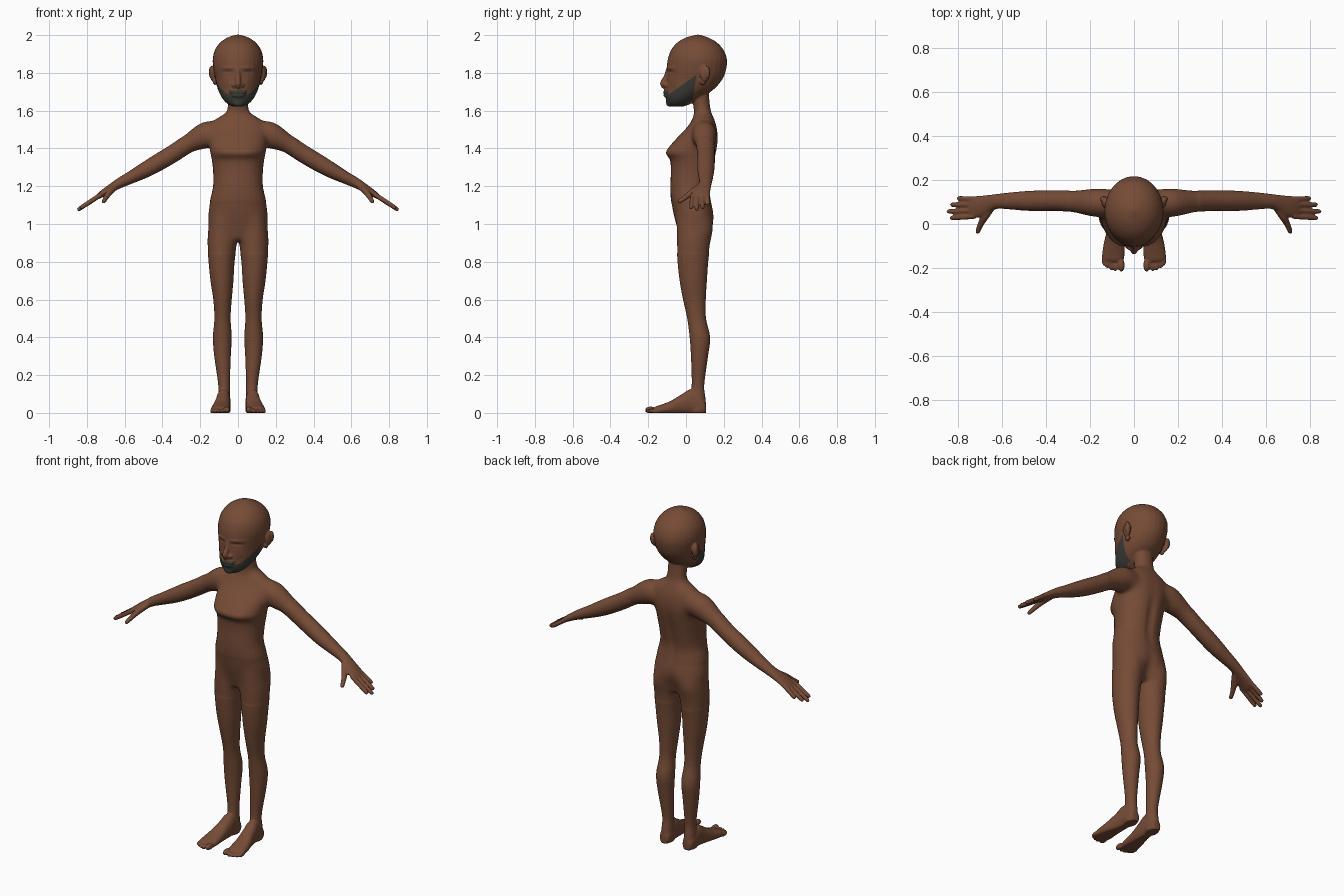
import bpy, bmesh, math
from mathutils import Vector

bm = bmesh.new()


def spline(rows, k=4):
    """Catmull-Rom resampling of a list of parameter tuples."""
    out = []
    for i in range(len(rows) - 1):
        a, b, c, d = (rows[max(0, min(len(rows) - 1, i + j))] for j in (-1, 0, 1, 2))
        for s in range(k):
            t = s / k
            out.append([q + .5 * t * (r - p + t * (2*p - 5*q + 4*r - u + t * (3*(q - r) + u - p)))
                        for p, q, r, u in zip(a, b, c, d)])
    return out + [list(rows[-1])]


def loft(rings, n=28, e=1.0):
    """Closed skin over rings of (centre, half axis U, half axis V)."""
    loops = []
    for c, u, v in rings:
        loop = []
        for i in range(n):
            a = 2 * math.pi * i / n
            co, si = math.cos(a), math.sin(a)
            loop.append(bm.verts.new(c + u * math.copysign(abs(co) ** e, co)
                                     + v * math.copysign(abs(si) ** e, si)))
        loops.append(loop)
    for a, b in zip(loops, loops[1:]):
        for i in range(n):
            bm.faces.new((a[i], a[(i + 1) % n], b[(i + 1) % n], b[i]))
    bm.faces.new(loops[0])
    bm.faces.new(loops[-1])


def stack(rows, s=1, e=1.0):
    """Horizontal slices: z, centre x, half width, front y, back y."""
    loft([(Vector((s * cx, (f + b) / 2, z)), Vector((max(rx, .002), 0, 0)), Vector((0, (b - f) / 2, 0)))
          for z, cx, rx, f, b in spline(rows)], e=e)


def tube(rows, s=1):
    """Limb along a path: x, y, z, half width, half thickness."""
    rows = spline(rows)
    pts = [Vector((s * r[0], r[1], r[2])) for r in rows]
    rings = []
    for i, r in enumerate(rows):
        t = (pts[min(i + 1, len(pts) - 1)] - pts[max(i - 1, 0)]).normalized()
        u = (Vector((0, 1, 0)) - t * t.y).normalized()
        rings.append((pts[i], u * r[3], t.cross(u) * r[4]))
    loft(rings, 20)


def ball(c, r):
    new = bmesh.ops.create_uvsphere(bm, u_segments=20, v_segments=12, radius=1)['verts']
    for v in new:
        v.co = Vector([c[i] + v.co[i] * r[i] for i in range(3)])


# torso and neck
stack([(.915, 0, .11, -.03, .115), (1.0, 0, .153, -.053, .148), (1.05, 0, .159, -.066, .15),
       (1.13, 0, .147, -.08, .133), (1.2, 0, .132, -.083, .127), (1.28, 0, .132, -.08, .141),
       (1.34, 0, .139, -.085, .154), (1.38, 0, .147, -.106, .163), (1.44, 0, .156, -.063, .172),
       (1.5, 0, .152, -.005, .167), (1.54, 0, .14, .025, .156), (1.568, 0, .1, .038, .145),
       (1.59, 0, .066, .043, .135), (1.62, 0, .054, .04, .128), (1.68, 0, .053, .03, .122),
       (1.76, 0, .05, .03, .12)], e=.92)
# head
stack([(1.621, 0, .022, -.082, -.02), (1.63, 0, .046, -.094, .01), (1.65, 0, .071, -.104, .05),
       (1.68, 0, .092, -.109, .10), (1.72, 0, .109, -.107, .155), (1.77, 0, .121, -.102, .195),
       (1.82, 0, .13, -.102, .213), (1.87, 0, .134, -.097, .217), (1.92, 0, .123, -.08, .2),
       (1.96, 0, .095, -.047, .165), (1.985, 0, .06, -.005, .122), (1.997, 0, .028, .035, .09),
       (2.002, 0, .008, .055, .07)])
# nose, lips and chin
tube([(0, -.092, 1.815, .016, .01), (0, -.104, 1.775, .016, .014), (0, -.12, 1.745, .018, .015),
      (0, -.114, 1.722, .012, .01)])
ball((0, -.12, 1.742), (.017, .018, .014))
ball((0, -.1, 1.712), (.022, .016, .02))
ball((0, -.104, 1.698), (.042, .017, .0095))
ball((0, -.103, 1.68), (.036, .017, .0095))
ball((0, -.088, 1.642), (.03, .018, .02))

for s in (1, -1):
    ball((s * .02, -.106, 1.735), (.014, .014, .012))
    # ear
    ball((s * .134, .1, 1.797), (.014, .028, .042))
    ball((s * .142, .113, 1.803), (.013, .014, .034))
    ball((s * .122, .09, 1.755), (.012, .016, .02))
    # leg
    stack([(1.08, .08, .065, -.05, .125), (1.02, .08, .074, -.053, .14), (.97, .083, .076, -.051, .145),
           (.9, .084, .079, -.05, .13), (.8, .087, .069, -.045, .118), (.7, .085, .061, -.034, .111),
           (.6, .082, .049, -.016, .105), (.5, .082, .043, .006, .106), (.4, .083, .05, .019, .128),
           (.3, .082, .044, .026, .117), (.15, .074, .031, .03, .097), (.08, .074, .033, .02, .103),
           (.02, .075, .036, .02, .108), (0, .075, .032, .02, .103)], s)
    # foot
    foot = spline([(.106, .075, .02, .05), (.09, .075, .032, .075), (.03, .077, .037, .125),
                   (-.02, .081, .04, .1), (-.08, .089, .047, .064), (-.13, .093, .051, .044),
                   (-.16, .094, .048, .034), (-.172, .093, .04, .026)])
    loft([(Vector((s * x, y, h / 2 - .004)), Vector((r, 0, 0)), Vector((0, 0, h / 2 + .004)))
          for y, x, r, h in foot], e=.9)
    # toes
    for x, y, r in ((.058, -.187, .016), (.084, -.187, .0105), (.104, -.182, .0105),
                    (.122, -.173, .0105), (.137, -.16, .0105)):
        ball((s * x, y, r), (r, .031, r + .002))
    # arm and palm
    tube([(.08, .1, 1.47, .055, .06), (.15, .097, 1.477, .066, .07), (.2, .098, 1.457, .063, .066),
          (.26, .102, 1.427, .053, .05), (.34, .106, 1.375, .047, .047), (.42, .106, 1.327, .047, .046),
          (.49, .105, 1.287, .045, .042), (.56, .105, 1.25, .039, .034), (.62, .103, 1.22, .034, .028),
          (.655, .096, 1.2, .037, .024), (.7, .082, 1.173, .048, .019), (.735, .075, 1.149, .05, .015),
          (.75, .074, 1.139, .046, .011)], s)
    # fingers
    for y0, y1, x1, z1 in ((.034, .027, .836, 1.083), (.061, .057, .85, 1.073),
                           (.088, .088, .834, 1.084), (.113, .117, .803, 1.102)):
        p, q = Vector((.725, y0, 1.156)), Vector((x1, y1, z1))
        tube([(*p.lerp(q, t), r, r * 1.1) for t, r in ((0, .0115), (.5, .0115), (.92, .0105), (1, .006))], s)
    # thumb
    tube([(.65, .078, 1.197, .02, .018), (.678, .035, 1.17, .019, .017), (.697, .0, 1.143, .014, .014),
          (.711, -.034, 1.119, .011, .011), (.714, -.041, 1.113, .005, .005)], s)

# fuse the parts into one smooth skin
bmesh.ops.recalc_face_normals(bm, faces=bm.faces)
mesh = bpy.data.meshes.new("body")
bm.to_mesh(mesh)
body = bpy.data.objects.new("body", mesh)
bpy.context.collection.objects.link(body)
rm = body.modifiers.new("fuse", 'REMESH')
rm.mode, rm.voxel_size = 'VOXEL', .0052
sm = body.modifiers.new("relax", 'SMOOTH')
sm.factor, sm.iterations = .5, 4
body.data = bpy.data.meshes.new_from_object(
    body.evaluated_get(bpy.context.evaluated_depsgraph_get()))
body.modifiers.clear()

# sculpt dents and ridges: x, z, width, height, push in y, side (-1 front, 1 back)
dents = [(.052, 1.8, .028, .014, .01, -1), (.05, 1.795, .024, .007, -.006, -1),
         (.052, 1.825, .035, .009, -.005, -1), (.07, 1.715, .02, .025, .004, -1),
         (0, 1.3, .025, .17, -.01, 1), (0, .97, .018, .07, -.025, 1), (.07, 1.385, .05, .03, -.006, -1)]
bm.clear()
bm.from_mesh(body.data)
for v in bm.verts:
    x, y, z = v.co
    for cx, cz, w, h, push, side in dents:
        if (y - .04) * side > 0:
            v.co.y += push * math.exp(-((abs(x) - cx) / w) ** 2 - ((z - cz) / h) ** 2)
    v.co.z = max(v.co.z, 0)

# blend the hips and shoulders
for lo, hi, steps in ((.84, 1.12, 70), (1.39, 1.61, 50), (1.33, 1.39, 12)):
    zone = [v for v in bm.verts if lo < v.co.z < hi and abs(v.co.x) < .3]
    for i in range(steps):
        bmesh.ops.smooth_vert(bm, verts=zone, factor=.5, use_axis_x=True, use_axis_y=True, use_axis_z=True)


# cut clean beard edges, then colour by region
def cut(point, normal):
    head = [f for f in bm.faces if f.calc_center_median().z > 1.61]
    geo = head + list({e for f in head for e in f.edges}) + list({v for f in head for v in f.verts})
    bmesh.ops.bisect_plane(bm, geom=geo, plane_co=point, plane_no=normal, dist=1e-5)


for name, col in (("brown skin", (.18, .071, .037, 1)), ("grey beard", (.045, .045, .037, 1))):
    m = bpy.data.materials.new(name)
    m.diffuse_color = col
    body.data.materials.append(m)
SLOPE = .72
cut((0, -.085, 1.69), (0, -SLOPE, 1))
cut((0, .046, 1.73), (0, 1, -.15))
for f in bm.faces:
    c = f.calc_center_median()
    under = c.z < 1.69 + SLOPE * (c.y + .085)
    front = c.y < .046 + .15 * (c.z - 1.73)
    tache = abs(c.x) < .048 and c.y < -.05 and c.z < 1.708
    neck = abs(c.x) < .056 and c.y > .01
    f.material_index = int(c.z > 1.617 and front and (under or tache) and not neck)
    f.smooth = True
bm.to_mesh(body.data)
bm.free()
